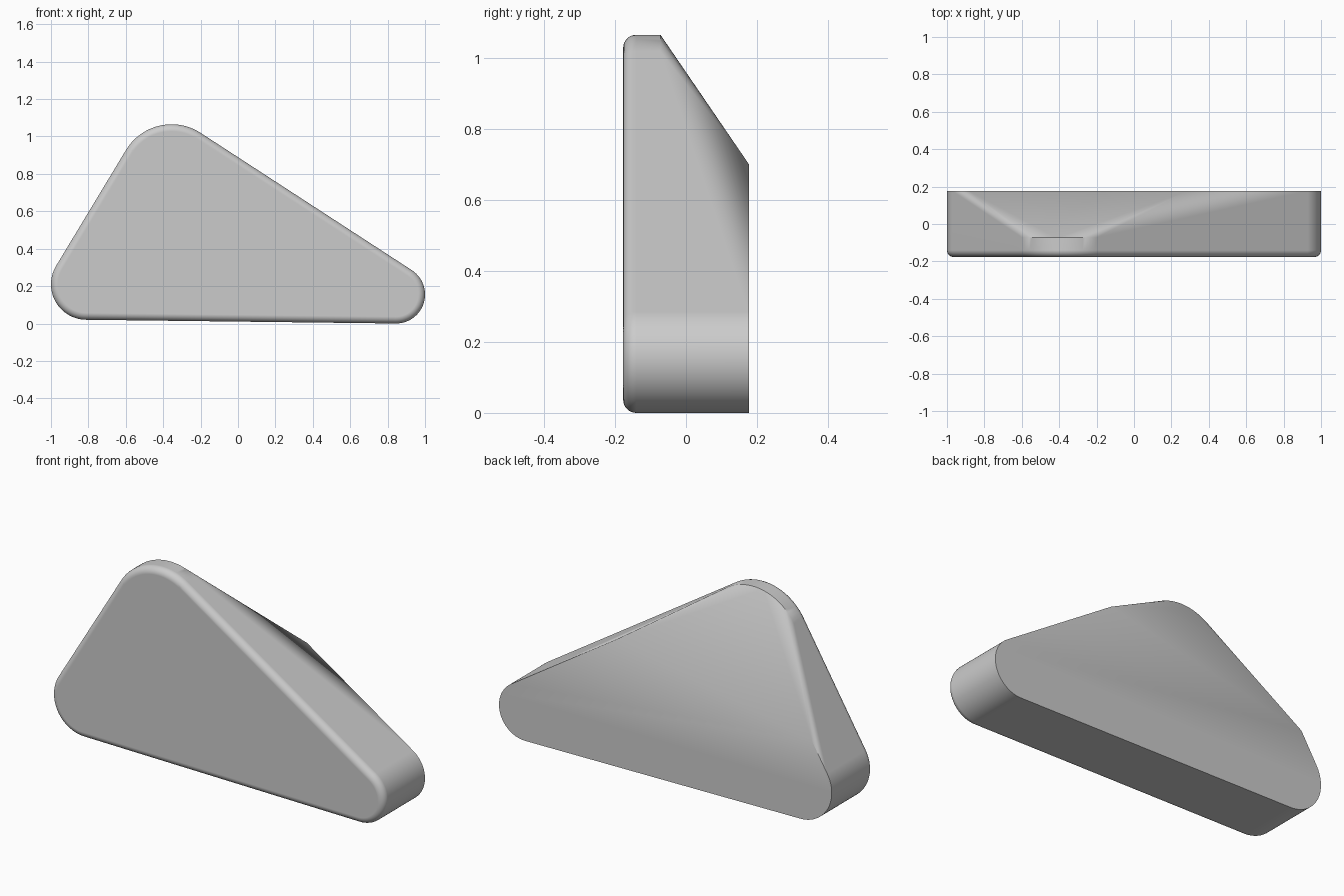
import bpy, bmesh, math
from mathutils import Vector

if "Cube" in bpy.data.objects:
    bpy.data.objects.remove(bpy.data.objects["Cube"])

FRONT, SLOPE_START, BACK = -0.177, -0.072, 0.177
BEVEL, ARC_STEPS, BEVEL_STEPS = 0.037, 28, 8

# Corner circles (x, z, radius), counter-clockwise seen from the front
right_toe = (0.845, 0.155, 0.155)
peak = (-0.355, 0.78, 0.285)
left_toe = (-0.81, 0.21, 0.19)
corners = [right_toe, peak, left_toe]


def tangent_angle(a, b):
    """Outward angle of the line touching circles a and b."""
    dx, dz = b[0] - a[0], b[1] - a[1]
    return math.atan2(dz, dx) - math.acos((a[2] - b[2]) / math.hypot(dx, dz))


def arc(i, y, inset=0.0):
    """Points of one rounded corner at depth y."""
    c = corners[i]
    start = tangent_angle(corners[i - 1], c)
    end = tangent_angle(c, corners[(i + 1) % 3])
    sweep = (end - start) % math.tau
    r = c[2] - inset
    angles = [start + sweep * k / ARC_STEPS for k in range(ARC_STEPS + 1)]
    return [Vector((c[0] + r * math.cos(t), y, c[1] + r * math.sin(t))) for t in angles]


def point_at_x(p, q, x):
    return p.lerp(q, (x - p.x) / (q.x - p.x))


# Rounded front edge, then the full outline where the slope begins
points = []
for k in range(BEVEL_STEPS + 1):
    t = math.pi / 2 * k / BEVEL_STEPS
    for i in range(3):
        points += arc(i, FRONT + BEVEL * (1 - math.sin(t)), BEVEL * (1 - math.cos(t)))
for i in range(3):
    points += arc(i, SLOPE_START)

# Back outline, with the peak cut off along a tilted line
back_right, back_peak, back_left = [arc(i, BACK) for i in range(3)]
points += back_right + back_left
points.append(point_at_x(back_right[-1], back_peak[0], 0.29))
points.append(point_at_x(back_peak[-1], back_left[0], -0.88))

# The body is convex, so a hull closes the sides, caps and slope
bm = bmesh.new()
for p in points:
    bm.verts.new(p)
bmesh.ops.remove_doubles(bm, verts=bm.verts, dist=1e-5)
hull = bmesh.ops.convex_hull(bm, input=bm.verts)
spare = {v for v in hull["geom_interior"] + hull["geom_unused"] if isinstance(v, bmesh.types.BMVert)}
bmesh.ops.delete(bm, geom=list(spare), context="VERTS")
bmesh.ops.dissolve_limit(bm, angle_limit=math.radians(0.2), verts=bm.verts, edges=bm.edges)
bmesh.ops.recalc_face_normals(bm, faces=bm.faces)
mesh = bpy.data.meshes.new("wedge_body")
bm.to_mesh(mesh)
bm.free()

body = bpy.data.objects.new("wedge_body", mesh)
bpy.context.collection.objects.link(body)

grey = bpy.data.materials.new("light grey")
grey.use_nodes = True
colour = (0.6, 0.6, 0.6, 1)
grey.diffuse_color = colour
grey.node_tree.nodes["Principled BSDF"].inputs["Base Color"].default_value = colour
mesh.materials.append(grey)

# Smooth bevels and corners, flat large faces
bpy.ops.object.select_all(action="DESELECT")
body.select_set(True)
bpy.context.view_layer.objects.active = body
bpy.ops.object.shade_smooth_by_angle(angle=math.radians(30))
weighted = body.modifiers.new("flat_faces", "WEIGHTED_NORMAL")
weighted.keep_sharp = True
